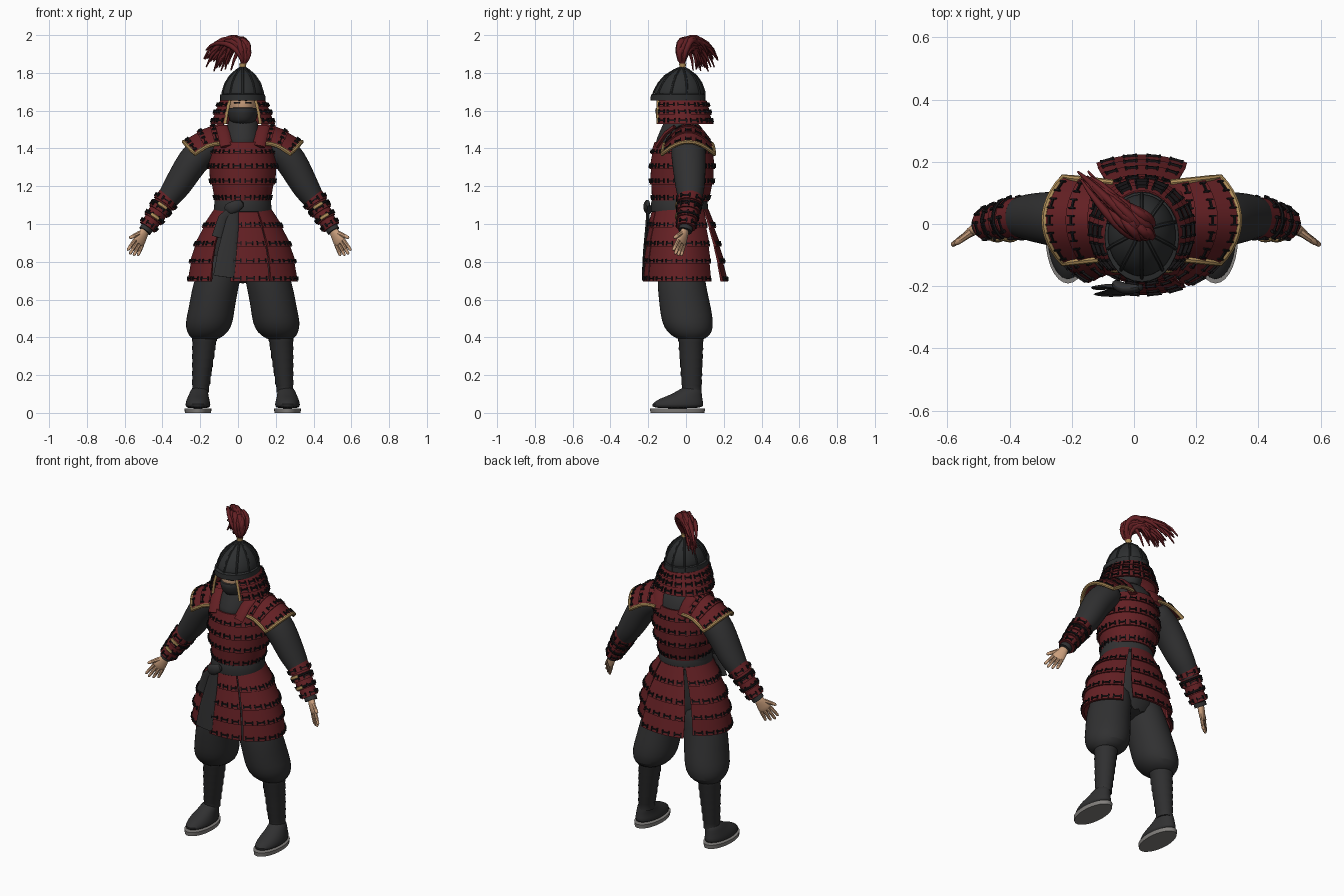
import bpy, bmesh, math, random
from mathutils import Vector

cube = bpy.data.objects.get("Cube")
if cube:
    bpy.data.objects.remove(cube, do_unlink=True)
random.seed(4)
CX = 0.025  # body centre line


def material(name, rgb):
    m = bpy.data.materials.new(name)
    m.use_nodes = True
    m.diffuse_color = (*rgb, 1)
    b = next(n for n in m.node_tree.nodes if n.type == 'BSDF_PRINCIPLED')
    b.inputs["Base Color"].default_value = (*rgb, 1)
    b.inputs["Roughness"].default_value = 0.8
    return m


RED = material("dark red lacquer", (0.125, 0.014, 0.017))
CLOTH = material("charcoal cloth", (0.03, 0.03, 0.031))
IRON = material("dark iron", (0.026, 0.028, 0.029))
LACE = material("black lacing", (0.008, 0.007, 0.008))
GOLD = material("tan gold trim", (0.43, 0.27, 0.1))
SKIN = material("skin", (0.58, 0.34, 0.2))
SOLE = material("grey sole", (0.22, 0.21, 0.2))


def finish(name, bm, mats, sub=0, angle=40):
    bmesh.ops.recalc_face_normals(bm, faces=bm.faces)
    me = bpy.data.meshes.new(name)
    bm.to_mesh(me)
    bm.free()
    for m in mats:
        me.materials.append(m)
    for p in me.polygons:
        p.use_smooth = True
    me.set_sharp_from_angle(angle=math.radians(angle))
    ob = bpy.data.objects.new(name, me)
    bpy.context.collection.objects.link(ob)
    if sub:
        mod = ob.modifiers.new("smooth", 'SUBSURF')
        mod.levels = mod.render_levels = sub
    return ob


def skin_rings(bm, rings, index=0):
    """Bridge rings of points and cap both ends."""
    vs = [[bm.verts.new(p) for p in r] for r in rings]
    n = len(vs[0])
    faces = [bm.faces.new((a[i], a[(i + 1) % n], b[(i + 1) % n], b[i]))
             for a, b in zip(vs, vs[1:]) for i in range(n)]
    faces += [bm.faces.new(vs[0]), bm.faces.new(vs[-1])]
    for f in faces:
        f.material_index = index


def loft(name, secs, mat, n=20, sub=1):
    """Stack of level ellipses: x, y, z, rx, ry."""
    bm = bmesh.new()
    ang = [2 * math.pi * i / n for i in range(n)]
    skin_rings(bm, [[(x + rx * math.cos(a), y + ry * math.sin(a), z) for a in ang]
                    for x, y, z, rx, ry in secs])
    return finish(name, bm, [mat], sub)


def frame(pts, i, side):
    t = (pts[min(i + 1, len(pts) - 1)] - pts[max(i - 1, 0)]).normalized()
    b = t.cross(side).normalized()
    return b.cross(t), b


def tube(name, pts, radii, mat, side=(0, 1, 0), n=10, sub=0, bm=None):
    """Sweep along a path; radii are (along side, across side)."""
    own = bm is None
    bm = bm or bmesh.new()
    pts = [Vector(p) for p in pts]
    rings = []
    for i, (p, (ra, rb)) in enumerate(zip(pts, radii)):
        s, b = frame(pts, i, Vector(side))
        rings.append([p + s * ra * math.cos(a) + b * rb * math.sin(a)
                      for a in (2 * math.pi * k / n for k in range(n))])
    skin_rings(bm, rings)
    return finish(name, bm, [mat], sub) if own else None


def mix_levels(levels, v):
    t = min(max(v, 0), 1) * (len(levels) - 1)
    i = min(int(t), len(levels) - 2)
    return [p + (q - p) * (t - i) for p, q in zip(levels[i], levels[i + 1])]


def shell(levels, a0, a1):
    """Elliptical surface; levels are y, z, rx, ry and angle 0 faces front."""
    def f(u, v, h):
        y, z, rx, ry = mix_levels(levels, v)
        a = math.radians(a0 + (a1 - a0) * u)
        return Vector((CX + (rx + h) * math.sin(a), y - (ry + h) * math.cos(a), z))
    return f


def plates(name, f, rows, laces, nu=28):
    """Overlapping armour rows on surface f(u, v, height), with lacing."""
    bm = bmesh.new()
    for r in range(rows):
        v0, v1 = r / rows, (r + 1) / rows
        prof = ((v0, 0.003), (v1, 0.012), (v1, -0.004), (v0, -0.006))
        skin_rings(bm, [[f(k / nu, v, h) for v, h in prof] for k in range(nu + 1)])
    length = sum((f((k + 1) / nu, .5, 0) - f(k / nu, .5, 0)).length for k in range(nu))
    du = 0.017 / length
    dv = 0.014 / (f(.5, 1, 0) - f(.5, 0, 0)).length

    def block(u0, u1, w0, w1):
        skin_rings(bm, [[f(u, w0, 0), f(u, w0, .017), f(u, w1, .017), f(u, w1, 0)]
                        for u in (u0, u1)], 1)
    for r in range(rows):
        v = (r + 1) / rows - 1.3 * dv
        for k in range(laces):
            u = (k + 0.5) / laces
            block(u - du, u + du, v - dv * .22, v + dv * .22)
            for e in (u - du, u + du):
                block(e - du * .17, e + du * .17, v - dv * .8, v + dv * .8)
    return finish(name, bm, [RED, LACE])


# Body under the armour, collar and head
loft("under_body", [(CX, -.03, .68, .17, .12), (CX, -.03, .85, .19, .13), (CX, -.03, 1.1, .14, .13),
                    (CX, -.02, 1.3, .165, .15), (CX, -.01, 1.42, .17, .135), (CX, 0, 1.49, .13, .1),
                    (CX, -.01, 1.55, .06, .07)], CLOTH)
loft("collar_scarf", [(CX, -.05, 1.38, .1, .13), (CX, -.045, 1.46, .1, .11), (CX, -.04, 1.52, .085, .085),
                      (CX, -.03, 1.57, .07, .08)], CLOTH)
loft("head", [(CX, -.045, 1.54, .04, .06), (CX, -.045, 1.57, .07, .1), (CX, -.045, 1.63, .08, .115),
              (CX, -.04, 1.7, .08, .11), (CX, -.04, 1.75, .04, .06)], SKIN)
loft("face_mask", [(CX, -.045, 1.525, .055, .08), (CX, -.05, 1.55, .074, .102), (CX, -.048, 1.59, .081, .116),
                   (CX, -.048, 1.617, .083, .12), (CX, -.045, 1.62, .06, .09)], CLOTH)
for s in (-1, 1):
    tube("eye", [(CX + s * x, y, 1.642) for x, y in ((.016, -.154), (.032, -.151), (.046, -.142))],
         [(.003, .004)] * 3, LACE)
    tube("eyebrow", [(CX + s * x, y, z) for x, y, z in ((.012, -.154, 1.654), (.05, -.14, 1.662))],
         [(.004, .004)] * 2, LACE)

# Helmet bowl with ribs and rim
bowl = [(1.655, .115, .14), (1.70, .112, .135), (1.745, .097, .115), (1.785, .07, .084), (1.815, .035, .04),
        (1.828, .014, .014)]
loft("helmet_bowl", [(CX, -.04 + .02 * i / 5, z, rx, ry) for i, (z, rx, ry) in enumerate(bowl)], IRON, 24)
for k in range(10):
    a = 2 * math.pi * (k + .5) / 10
    tube("helmet_rib", [(CX + rx * math.cos(a), -.04 + .004 * i + ry * math.sin(a), z)
                        for i, (z, rx, ry) in enumerate(bowl)],
         [(.006, .005)] * 6, IRON, (-math.sin(a), math.cos(a), 0), 6)
loft("helmet_rim", [(CX, -.04, 1.655, .105, .13), (CX, -.042, 1.655, .12, .146), (CX, -.042, 1.685, .119, .144),
                    (CX, -.04, 1.69, .105, .13)], IRON, 28, 0)
neck = [(-.03, 1.655, .115, .135), (-.025, 1.6, .14, .145), (-.018, 1.53, .16, .152)]
plates("neck_guard", shell(neck, 36, 324), 3, 13)
for a in (34, -34):
    g = shell(neck, a, a)
    tube("neck_guard_cord", [g(0, v, .006) for v in (0, .5, 1)], [(.008, .008)] * 3, GOLD)

# Plume of curved strands
loft("plume_socket", [(CX, -.018, 1.82, .02, .02), (CX, -.018, 1.835, .016, .016), (CX, -.018, 1.85, .02, .02)],
     GOLD, 12, 0)
bm = bmesh.new()
base = Vector((CX, -.016, 1.84))
for k in range(46):
    def jit(m):
        return Vector((random.uniform(-m, m), random.uniform(-m, m), 0))
    reach = random.uniform(.35, 1)
    aim = Vector((-.185, .16, 0)) * reach + jit(.03)
    p1 = base + Vector((.045, -.03, random.uniform(.09, .17))) + jit(.06)
    p2 = base + aim * .55 + Vector((0, 0, random.uniform(.14, .205))) + jit(.03)
    p3 = base + aim + Vector((0, 0, random.uniform(-.06, .08) + .06 * (1 - reach)))
    path = [base * (1 - t)**3 + p1 * 3 * t * (1 - t)**2 + p2 * 3 * t * t * (1 - t) + p3 * t**3
            for t in (i / 9 for i in range(10))]
    tube("", path, [(.002 + .013 * math.sin(math.pi * min(1, .12 + i / 10.5))**.8,) * 2 for i in range(10)],
         RED, (.6, .8, .1), 6, bm=bm)
finish("plume", bm, [RED], 0, 70)

# Chest armour and shoulder straps
chest = [(-.015, 1.435, .145, .148), (-.018, 1.37, .168, .158), (-.02, 1.29, .174, .162),
         (-.022, 1.21, .16, .158), (-.03, 1.12, .135, .138)]
plates("chest_armour", shell(chest, -180, 180), 4, 18, 48)
for s in (-1, 1):
    for y0, y1 in ((-.155, -.06), (.125, .06)):
        tube("shoulder_strap", [(CX + s * .085, y0, 1.41), (CX + s * .1, (y0 + y1) / 2, 1.48),
                                (CX + s * .11, y1, 1.515)], [(.034, .012)] * 3, RED, (1, 0, 0))

# Belt, knot and hanging sash
loft("belt", [(CX, -.035, 1.055, .14, .14), (CX, -.035, 1.06, .157, .153), (CX, -.035, 1.095, .152, .152),
              (CX, -.035, 1.13, .15, .15), (CX, -.035, 1.135, .13, .13)], CLOTH, 32)
tube("belt_knot", [(-.07, -.185, 1.075), (-.045, -.205, 1.08), (-.01, -.21, 1.095), (.03, -.2, 1.115)],
     [(.012, .022), (.02, .034), (.02, .034), (.012, .022)], CLOTH, (0, 1, 0), 12, 1)
tube("sash_tail", [(-.02, -.2, 1.09), (-.035, -.208, .98), (-.058, -.22, .85), (-.075, -.226, .72)],
     [(.024, .008), (.038, .008), (.05, .008), (.056, .008)], CLOTH, (1, 0, 0), 12)
tube("sash_short_tail", [(-.03, -.205, 1.08), (-.08, -.2, 1.03), (-.11, -.205, .93)],
     [(.02, .008), (.026, .008), (.03, .008)], CLOTH, (1, 0, 0))

# Skirt panels
skirt = [(-.03, 1.08, .148, .145), (-.03, .98, .205, .163), (-.03, .88, .25, .178),
         (-.03, .79, .272, .184), (-.03, .695, .28, .186)]
plates("skirt_front", shell(skirt, -13, 29), 4, 3)
plates("skirt_left", shell(skirt, 31, 146), 4, 7)
plates("skirt_right", shell(skirt, -146, -36), 4, 7)
back = [(y + .055 * i / 4, z, rx, ry) for i, (y, z, rx, ry) in enumerate(skirt)]
plates("skirt_back", shell(back, 150, 210), 4, 4)


def arm_x(s, d):
    return s * d + CX * max(0, min(1, 1 - (d - .2) / .4))


for s, side in ((1, "left"), (-1, "right")):
    # Shoulder guard draped over the arm
    def guard(u, v, h):
        t = 2 * u - 1
        d = (.1 - .01 * t * t) * (1 - v) + (.31 - .06 * t * t) * v
        z = (1.53 - .11 * t * t) * (1 - v) + (1.43 - .065 * t * t) * v + .02 * math.sin(math.pi * v)
        p = Vector((CX + s * d, .012 + (.118 + .017 * v) * t, z))
        return p + Vector((s * .4, .4 * t, .8)) * h
    plates(side + "_shoulder_guard", guard, 3, 5)
    edge = [(0, i / 6) for i in range(6)] + [(i / 12, 1) for i in range(13)] + [(1, 1 - i / 6) for i in range(1, 7)]
    tube(side + "_shoulder_trim", [guard(u, v, .006) for u, v in edge], [(.011, .011)] * len(edge),
         GOLD, (s * .4, 0, .9), 8)

    # Sleeve
    arm = [(.13, .01, 1.44, .075), (.2, .012, 1.4, .088), (.265, .015, 1.33, .085), (.315, .02, 1.24, .078),
           (.355, .022, 1.175, .071), (.385, .022, 1.135, .06), (.44, .012, 1.05, .044), (.498, -.003, .965, .034)]
    tube(side + "_sleeve", [(arm_x(s, d), y, z) for d, y, z, r in arm], [(r * 1.08, r) for *_, r in arm],
         CLOTH, n=16, sub=1)

    # Forearm guard with straps
    top, end = Vector((arm_x(s, .378), .022, 1.148)), Vector((arm_x(s, .487), 0, .982))
    fs, fb = frame([top, end], 0, Vector((0, 1, 0)))

    def bracer(u, v, h):
        a = 2 * math.pi * u
        r = .056 - .02 * v + h
        return top.lerp(end, v) + fs * r * 1.08 * math.cos(a) + fb * r * math.sin(a)
    plates(side + "_forearm_guard", bracer, 4, 5)
    for v in (.34, .68):
        strap = [bracer(i / 24, v, .012) for i in range(25)]
        tube(side + "_forearm_strap", strap, [(.007, .005)] * 25, LACE, end - top, 6)
        tube(side + "_strap_buckle", [bracer(.5 + i / 30, v, .014) for i in (-2, -1, 0, 1, 2)],
             [(.01, .006)] * 5, GOLD, end - top, 8)
    wrist = Vector((arm_x(s, .5), -.005, .962))
    tube(side + "_cuff", [end, wrist], [(.037, .035)] * 2, CLOTH, n=14)

    # Hand with fingers and thumb
    axis = Vector((s * .46, -.3, -.84)).normalized()
    wide = Vector((s * .7, -.55, .45)).normalized()
    tube(side + "_palm", [wrist - axis * .02, wrist + axis * .02, wrist + axis * .055, wrist + axis * .085],
         [(.024, .02), (.03, .02), (.04, .017), (.038, .014)], SKIN, wide, 12, 1)
    for k, size in enumerate((.06, .072, .078, .068)):
        off = (k - 1.5) * .0185
        a = wrist + axis * .07 + wide * off
        aim = (axis + wide * off * 5).normalized()
        tube(side + "_finger", [a, a + aim * size * .5, a + aim * size, a + aim * (size + .006)],
             [(.0105, .0105), (.01, .01), (.008, .008), (.003, .003)], SKIN, wide, 8)
    a = wrist + axis * .025 + wide * .022
    aim = (axis + wide * .8).normalized()
    tube(side + "_thumb", [a, a + aim * .035, a + aim * .065, a + aim * .072],
         [(.014, .013), (.012, .011), (.009, .009), (.003, .003)], SKIN, wide, 8)

    # Baggy trousers gathered below the knee
    legs = [(.1, -.03, .86, .09, .11), (.125, -.028, .74, .122, .126), (.15, -.018, .64, .124, .132),
            (.165, -.002, .55, .123, .138), (.178, .008, .48, .128, .138), (.186, .02, .425, .112, .122),
            (.198, .028, .39, .072, .075), (.2, .028, .385, .04, .04)]
    loft(side + "_trousers", [(CX + s * d, *rest) for d, *rest in legs], CLOTH)

    # Wrapped shin, stepped like bandages
    shin = []
    for k in range(7):
        for e, grow in ((0, .002), (.85, .006)):
            t = (k + e) / 7
            shin.append((CX + s * (.2 + .025 * t), .025 + .006 * t, .42 - .32 * t,
                         .063 - .024 * t + grow, .064 - .018 * t + grow))
    loft(side + "_shin_wrap", shin, CLOTH, 20, 0)

    # Shoe and sole
    fx = CX + s * .237
    loft(side + "_shoe", [(fx, -.045, .022, .066, .138), (fx, -.045, .045, .068, .14), (fx, -.03, .075, .06, .118),
                          (fx - s * .004, .01, .1, .05, .075), (fx - s * .01, .03, .14, .044, .05)], CLOTH)
    loft(side + "_sole", [(fx, -.045, 0, .069, .143), (fx, -.045, .024, .072, .146)], SOLE, 28, 0)
